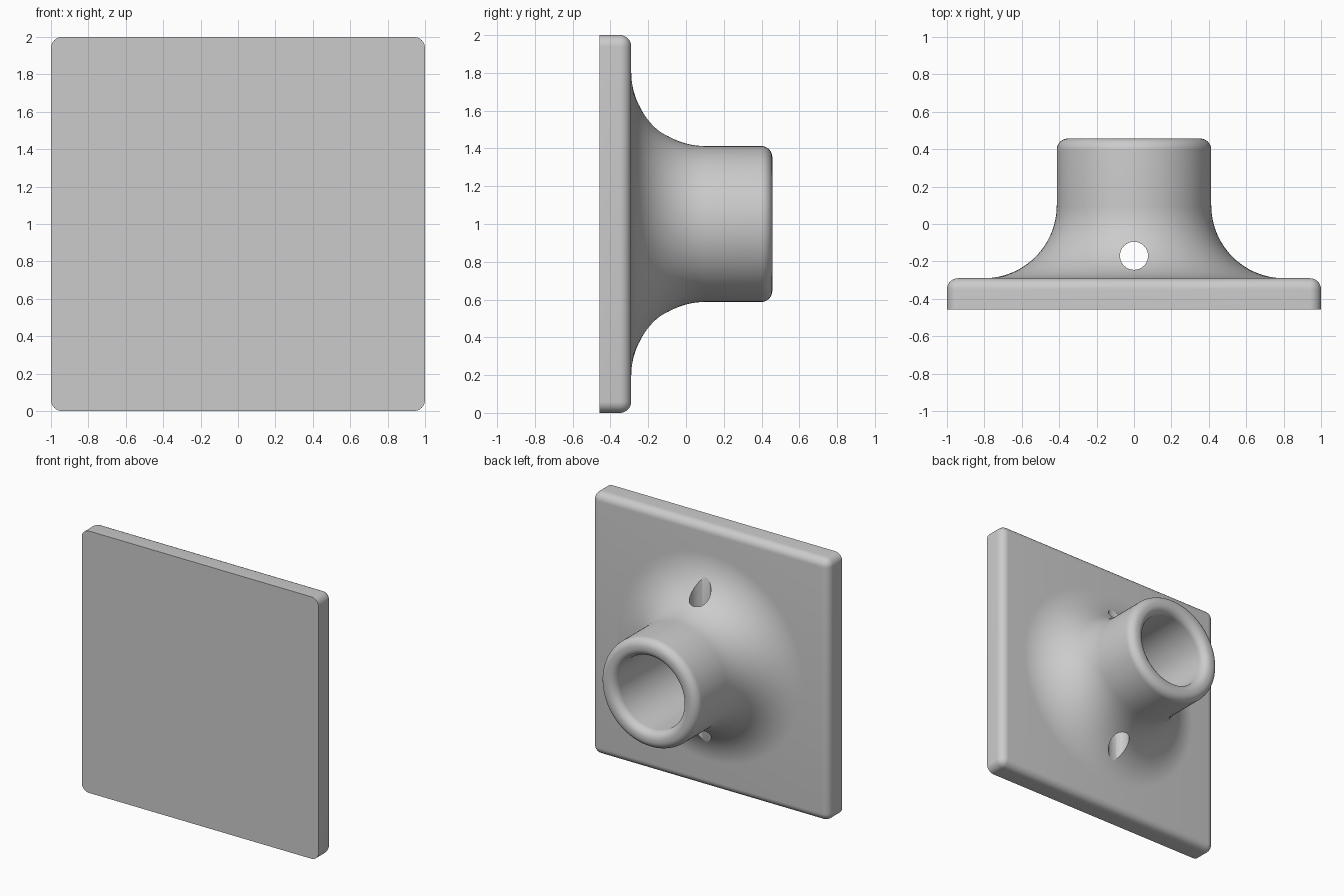
import bpy, bmesh
from math import cos, sin, pi, radians
from mathutils import Vector, Matrix

default = bpy.data.objects.get("Cube")
if default:
    bpy.data.objects.remove(default, do_unlink=True)

grey = bpy.data.materials.new("plain_grey")
grey.use_nodes = True
colour = (0.6, 0.6, 0.6, 1)
grey.diffuse_color = colour
grey.node_tree.nodes["Principled BSDF"].inputs["Base Color"].default_value = colour

FRONT, PLATE, END = -0.457, -0.29, 0.457   # depths along y
ROUND = 0.06                               # edge rounding
OUTER, BORE, FILLET = 0.413, 0.28, 0.39    # socket radii
AXIS = Vector((0, 0, 1))                   # centre of the socket


def make_object(name, bm):
    bmesh.ops.recalc_face_normals(bm, faces=bm.faces)
    mesh = bpy.data.meshes.new(name)
    bm.to_mesh(mesh)
    bm.free()
    mesh.materials.append(grey)
    obj = bpy.data.objects.new(name, mesh)
    bpy.context.collection.objects.link(obj)
    return obj


def smooth(obj):
    bpy.ops.object.select_all(action='DESELECT')
    obj.select_set(True)
    bpy.context.view_layer.objects.active = obj
    bpy.ops.object.shade_smooth_by_angle(angle=radians(35))


def arc(r, y, radius, start, end, steps):
    """Arc points (radius from axis, depth) around a centre."""
    angles = [radians(start + (end - start) * i / steps) for i in range(steps + 1)]
    return [(r + radius * cos(a), y + radius * sin(a)) for a in angles]


# Square plate: sharp front rim, rounded corners and rounded back rim
bm = bmesh.new()
bmesh.ops.create_cube(bm, size=1)
bmesh.ops.scale(bm, vec=(2, PLATE - FRONT, 2), verts=bm.verts)
bmesh.ops.translate(bm, vec=(0, (PLATE + FRONT) / 2, 1), verts=bm.verts)
rounded = [e for e in bm.edges if any(v.co.y > -0.35 for v in e.verts)]
bmesh.ops.bevel(bm, geom=rounded, offset=ROUND, offset_type='OFFSET',
                segments=8, profile=0.5, affect='EDGES', clamp_overlap=True)
plate = make_object("base_plate", bm)
smooth(plate)

# Flared socket: turned profile with a concave flare, rounded lip and blind bore
flare_r = OUTER + FILLET
profile = [(0, PLATE - 0.04), (flare_r, PLATE - 0.04)]
profile += arc(flare_r, PLATE + FILLET, FILLET, 270, 180, 24)
profile += arc(OUTER - ROUND, END - ROUND, ROUND, 0, 90, 8)
profile += arc(BORE + ROUND, END - ROUND, ROUND, 90, 180, 8)
profile += [(BORE, PLATE + 0.01), (0, PLATE + 0.01)]
bm = bmesh.new()
verts = [bm.verts.new((r, y, AXIS.z)) for r, y in profile]
edges = [bm.edges.new(pair) for pair in zip(verts, verts[1:])]
bmesh.ops.spin(bm, geom=verts + edges, cent=AXIS, axis=(0, 1, 0),
               angle=2 * pi, steps=96, use_merge=True)
bmesh.ops.remove_doubles(bm, verts=bm.verts, dist=0.0001)
socket = make_object("flared_socket", bm)

# Upright pin hole through both sides of the flare
bm = bmesh.new()
bmesh.ops.create_cone(bm, cap_ends=True, segments=48, radius1=0.075,
                      radius2=0.075, depth=3,
                      matrix=Matrix.Translation((0, -0.17, AXIS.z)))
cutter = make_object("pin_hole_cutter", bm)
cutter.hide_render = True
cut = socket.modifiers.new("pin_hole", 'BOOLEAN')
cut.operation = 'DIFFERENCE'
cut.solver = 'EXACT'
cut.object = cutter
bpy.context.view_layer.update()
evaluated = socket.evaluated_get(bpy.context.evaluated_depsgraph_get())
drilled = bpy.data.meshes.new_from_object(evaluated)
socket.modifiers.clear()
socket.data = drilled
bpy.data.objects.remove(cutter, do_unlink=True)
smooth(socket)
